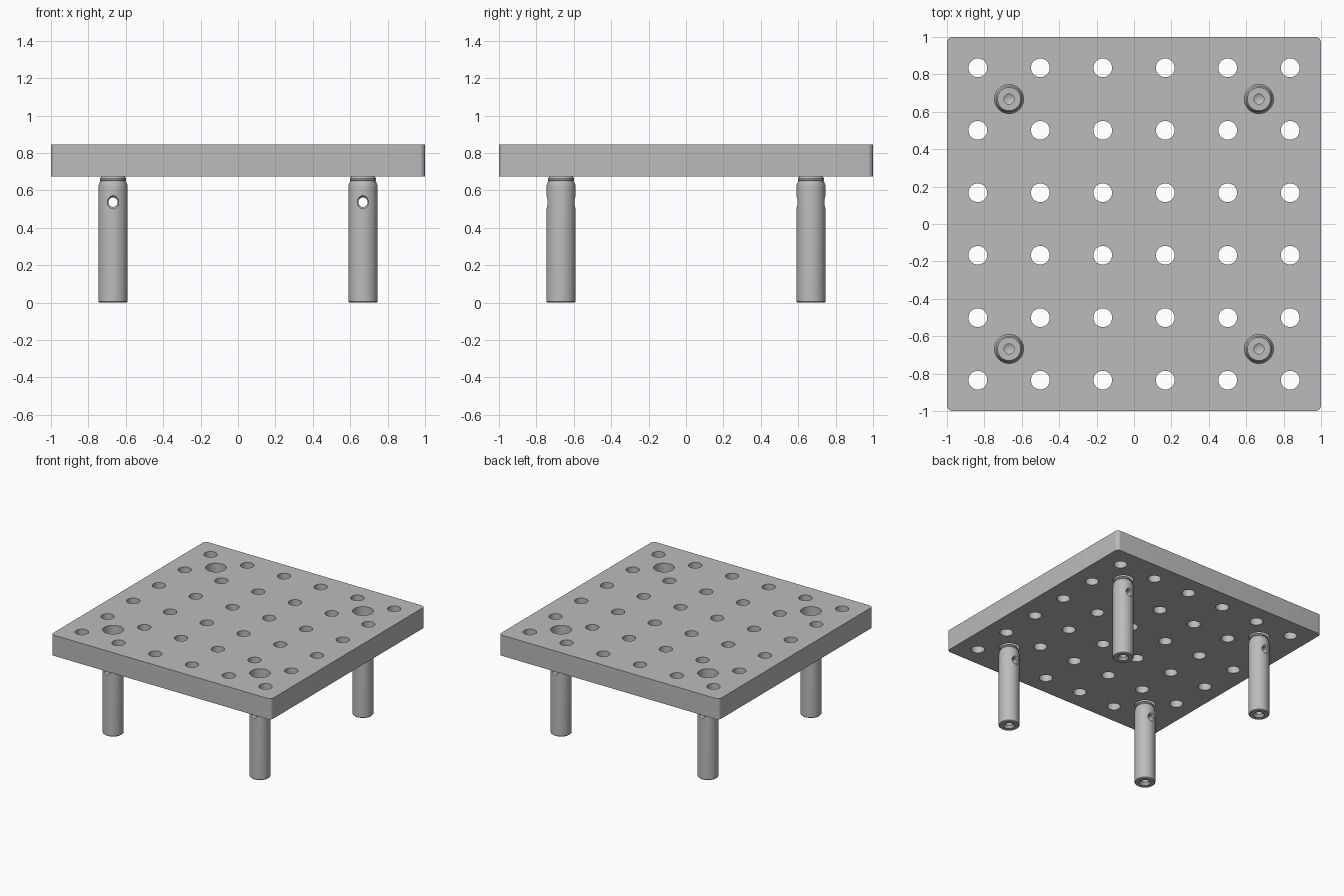
import bpy, bmesh, math
from mathutils import Matrix, Vector

PITCH = 0.334            # spacing of the hole grid
POST = 2 * PITCH         # post offset from the centre
BOTTOM, TOP = 0.675, 0.845

cube = bpy.data.objects.get("Cube")
if cube:
    bpy.data.objects.remove(cube, do_unlink=True)

metal = bpy.data.materials.new("grey metal")
metal.use_nodes = True
metal.diffuse_color = (0.5, 0.5, 0.5, 1)
metal.node_tree.nodes["Principled BSDF"].inputs["Base Color"].default_value = (0.5, 0.5, 0.5, 1)


def make_object(name, bm):
    bmesh.ops.recalc_face_normals(bm, faces=bm.faces)
    mesh = bpy.data.meshes.new(name)
    bm.to_mesh(mesh)
    bm.free()
    mesh.materials.append(metal)
    obj = bpy.data.objects.new(name, mesh)
    bpy.context.collection.objects.link(obj)
    return obj


def lathe(bm, profile, steps, matrix=Matrix()):
    """Revolve (radius, height) points, starting and ending on the axis."""
    verts = [bm.verts.new((r, 0, z)) for r, z in profile]
    edges = [bm.edges.new(pair) for pair in zip(verts, verts[1:])]
    bmesh.ops.spin(bm, geom=verts + edges, cent=(0, 0, 0), axis=(0, 0, 1),
                   angle=math.tau, steps=steps, use_duplicate=False)
    bmesh.ops.remove_doubles(bm, verts=bm.verts, dist=1e-5)
    bmesh.ops.transform(bm, matrix=matrix, verts=bm.verts)


def cut(obj, cutter):
    """Subtract the cutter, keep the result and discard the cutter."""
    mod = obj.modifiers.new("holes", "BOOLEAN")
    mod.operation, mod.solver, mod.object = "DIFFERENCE", "EXACT", cutter
    cutter.hide_render = True
    graph = bpy.context.evaluated_depsgraph_get()
    result = bpy.data.meshes.new_from_object(obj.evaluated_get(graph))
    obj.modifiers.clear()
    obj.data = result
    bpy.data.objects.remove(cutter, do_unlink=True)


def smooth(obj):
    bpy.ops.object.select_all(action="DESELECT")
    obj.select_set(True)
    bpy.context.view_layer.objects.active = obj
    bpy.ops.object.shade_smooth_by_angle(angle=math.radians(25))


# Plate with rounded corners
bm = bmesh.new()
bmesh.ops.create_cube(bm, size=1, matrix=Matrix.Translation((0, 0, (BOTTOM + TOP) / 2))
                      @ Matrix.Diagonal((2, 2, TOP - BOTTOM, 1)))
upright = [e for e in bm.edges if abs(e.verts[0].co.z - e.verts[1].co.z) > 0.1]
bmesh.ops.bevel(bm, geom=upright, offset=0.03, segments=8, profile=0.5, affect="EDGES")
plate = make_object("plate", bm)

# Grid of through holes and the larger post holes
centres = [(x, y, 0.05) for x in range(-5, 6, 2) for y in range(-5, 6, 2)]
centres += [(x, y, 0.0775) for x in (-4, 4) for y in (-4, 4)]
bm = bmesh.new()
for x, y, radius in centres:
    bmesh.ops.create_cone(bm, cap_ends=True, segments=40, radius1=radius, radius2=radius, depth=0.4,
                          matrix=Matrix.Translation((x * PITCH / 2, y * PITCH / 2, (BOTTOM + TOP) / 2)))
cut(plate, make_object("plate_hole_cutter", bm))
smooth(plate)

# Post: countersunk foot, tapered shoulder, groove, neck and blind top hole
profile = [(0, 0.09), (0.026, 0.075), (0.026, 0.02), (0.043, 0), (0.072, 0),
           (0.078, 0.006), (0.078, 0.615), (0.077, 0.628), (0.07, 0.647),
           (0.066, 0.647), (0.066, 0.652), (0.07, 0.655), (0.07, 0.664),
           (0.062, 0.675), (0.027, 0.675), (0.027, 0.61), (0, 0.595)]
bm = bmesh.new()
lathe(bm, profile, 48)
post = make_object("post_front_right", bm)

# Cross hole, flared where it meets the post surface
flare = [(0, -0.1), (0.055, -0.1), (0.025, -0.066), (0.025, 0.066), (0.055, 0.1), (0, 0.1)]
bm = bmesh.new()
lathe(bm, flare, 32, Matrix.Translation((0, 0, 0.537)) @ Matrix.Rotation(math.pi / 2, 4, "X"))
cut(post, make_object("cross_hole_cutter", bm))
smooth(post)

# Four posts share one mesh
post.location = Vector((-POST, -POST, 0))
for name, sx, sy in (("post_front_left", 1, -1), ("post_back_left", 1, 1), ("post_back_right", -1, 1)):
    copy = post.copy()
    copy.name = name
    copy.location = Vector((sx * POST, sy * POST, 0))
    bpy.context.collection.objects.link(copy)
